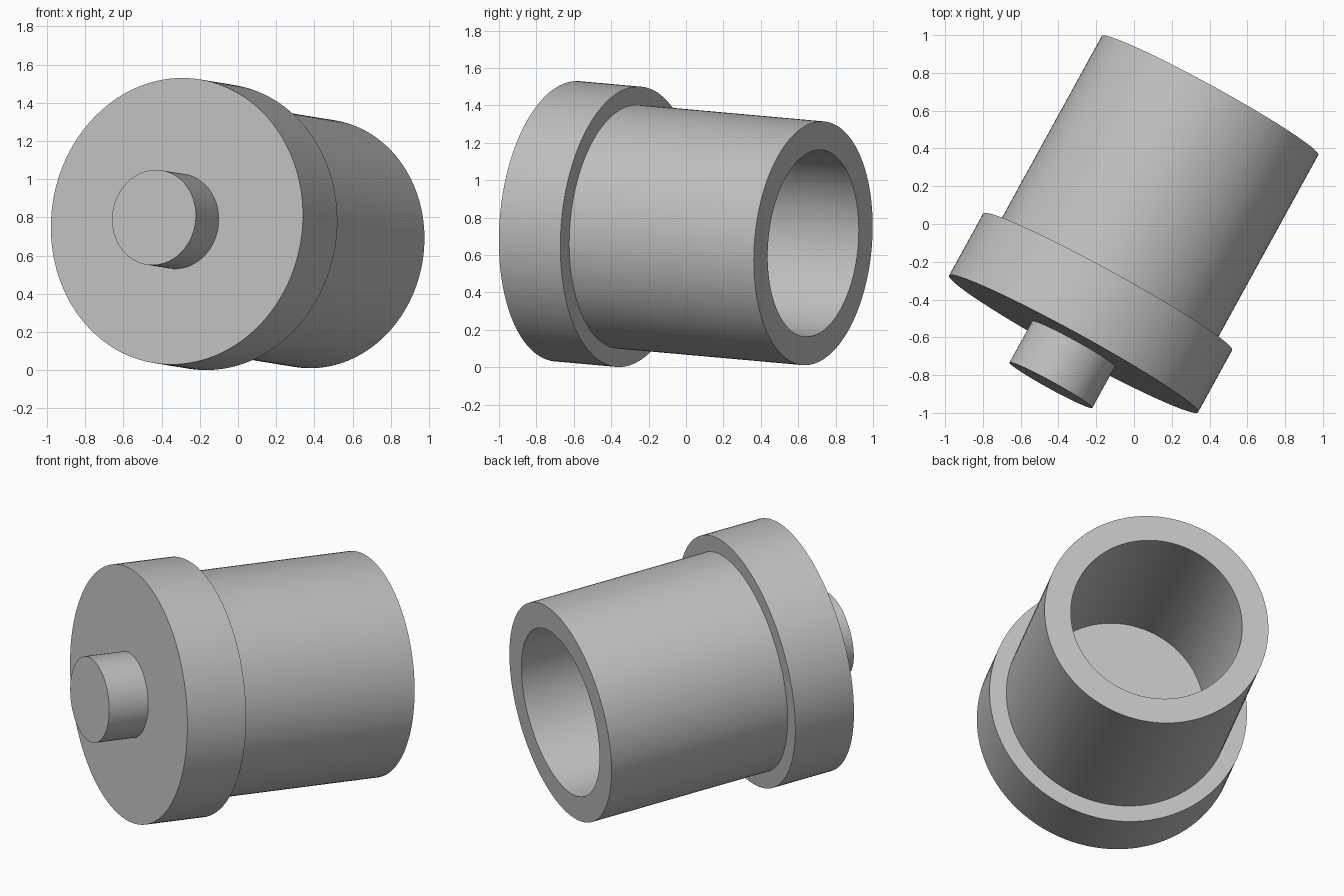
import bpy
import bmesh
import math
from mathutils import Matrix, Vector

cube = bpy.data.objects.get("Cube")
if cube:
    bpy.data.objects.remove(cube, do_unlink=True)

# Single plain grey
grey = bpy.data.materials.new("plain grey")
grey.use_nodes = True
colour = (0.53, 0.53, 0.53, 1)
grey.diffuse_color = colour
grey.node_tree.nodes["Principled BSDF"].inputs["Base Color"].default_value = colour

# All parts share one tilted axis, starting at the flange's front face
AXIS = Vector((0.48, 0.874, -0.078)).normalized()
ORIGIN = Vector((-0.32, -0.635, 0.78))
PLACE = Matrix.Translation(ORIGIN) @ AXIS.to_track_quat("Z", "Y").to_matrix().to_4x4()
SEGMENTS = 128


def lathe(name, profile, closed=False):
    """Revolve (radius, distance along axis) points around the shared axis."""
    bm = bmesh.new()
    verts = [bm.verts.new((r, 0, t)) for r, t in profile]
    pairs = list(zip(verts, verts[1:]))
    if closed:
        pairs.append((verts[-1], verts[0]))
    edges = [bm.edges.new(p) for p in pairs]
    bmesh.ops.spin(bm, geom=verts + edges, cent=(0, 0, 0), axis=(0, 0, 1),
                   angle=math.tau, steps=SEGMENTS)
    bmesh.ops.remove_doubles(bm, verts=bm.verts, dist=0.0001)
    bmesh.ops.recalc_face_normals(bm, faces=bm.faces)
    mesh = bpy.data.meshes.new(name)
    bm.to_mesh(mesh)
    bm.free()
    mesh.materials.append(grey)
    obj = bpy.data.objects.new(name, mesh)
    bpy.context.collection.objects.link(obj)
    obj.matrix_world = PLACE
    bpy.ops.object.select_all(action="DESELECT")
    obj.select_set(True)
    bpy.context.view_layer.objects.active = obj
    bpy.ops.object.shade_smooth_by_angle(angle=math.radians(30))
    return obj


def solid(name, radius, start, end):
    return lathe(name, [(0, start), (radius, start), (radius, end), (0, end)])


FLANGE_END = 0.376
BODY_END = 1.505
SINK = 0.02  # how far parts are seated into the flange

# Wide flange; its back face is the floor of the bore
solid("flange", 0.752, 0, FLANGE_END)

# Short front stub
solid("front_stub", 0.25, -0.25, SINK)

# Hollow barrel, open at the back
lathe("barrel", [(0.654, FLANGE_END - SINK), (0.654, BODY_END),
                 (0.501, BODY_END), (0.501, FLANGE_END - SINK)], closed=True)
